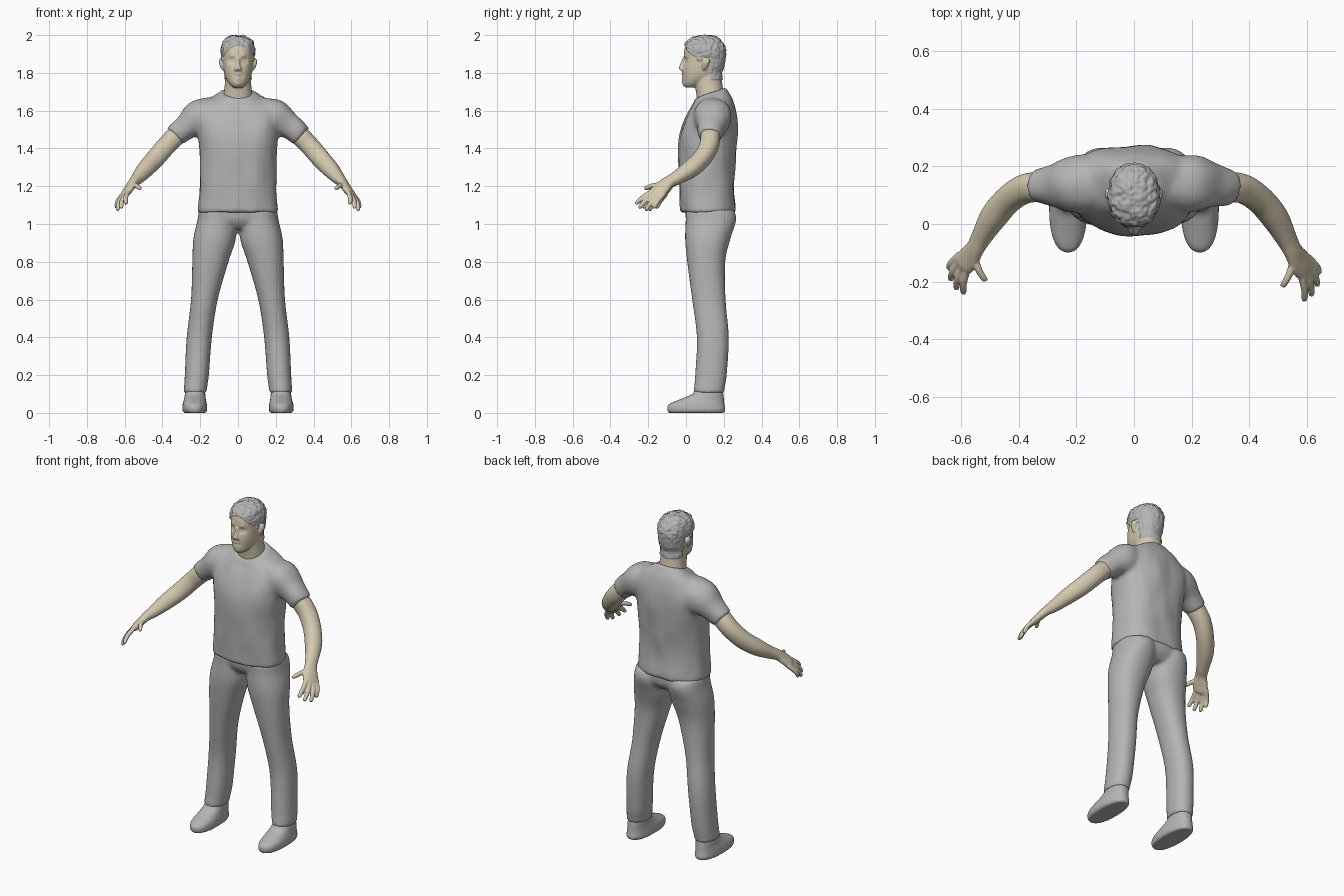
import bpy
import bmesh
from math import cos, sin, pi, exp, copysign
from mathutils import Vector, noise

default = bpy.data.objects.get("Cube")
if default:
    bpy.data.objects.remove(default, do_unlink=True)


def material(name, colour):
    mat = bpy.data.materials.new(name)
    mat.use_nodes = True
    mat.diffuse_color = (*colour, 1)
    mat.node_tree.nodes["Principled BSDF"].inputs["Base Color"].default_value = (*colour, 1)
    return mat


GREY = material("plain grey", (0.46, 0.46, 0.46))
SKIN = material("warm skin", (0.66, 0.58, 0.43))


def spline(rings, steps):
    """Smooth (Catmull-Rom) interpolation of the ring values."""
    rings = [tuple(r) + (0,) * (6 - len(r)) for r in rings]
    padded = [rings[0]] + rings + [rings[-1]]
    for i in range(len(rings) - 1):
        for k in range(steps):
            t = k / steps
            yield [b + t / 2 * (c - a + t * (2 * a - 5 * b + 4 * c - d + t * (3 * (b - c) + d - a)))
                   for a, b, c, d in zip(*padded[i:i + 4])]
    yield list(rings[-1])


def loft(bm, rings, s=1, side=None, power=2.2, steps=5, n=28):
    """Closed tube through rings (x, y, z, half width, half depth, tilt).
    Rings lie flat unless a side direction is given; then they face along the path."""
    fine = list(spline(rings, steps))
    centres = [Vector(r[:3]) for r in fine]
    loops = []
    for i, (x, y, z, a, b, tilt) in enumerate(fine):
        u, v = Vector((1, 0, 0)), Vector((0, 1, tilt))
        if side:
            t = (centres[min(i + 1, len(fine) - 1)] - centres[max(i - 1, 0)]).normalized()
            u = (side - t * side.dot(t)).normalized()
            v = t.cross(u)
        loop = []
        for k in range(n):
            c, d = cos(2 * pi * k / n), sin(2 * pi * k / n)
            p = (centres[i] + u * a * copysign(abs(c) ** (2 / power), c)
                 + v * b * copysign(abs(d) ** (2 / power), d))
            loop.append(bm.verts.new((p.x * s, p.y, p.z)))
        loops.append(loop)
    for low, high in zip(loops, loops[1:]):
        for k in range(n):
            bm.faces.new((low[k - 1], low[k], high[k], high[k - 1]))
    bm.faces.new(loops[0][::-1])
    bm.faces.new(loops[-1])


def finish(name, bm, mats, voxel, smooth, shape=None, rule=None):
    """Fuse the tubes into one skin, then sculpt and colour it."""
    bmesh.ops.recalc_face_normals(bm, faces=bm.faces)
    mesh = bpy.data.meshes.new(name)
    bm.to_mesh(mesh)
    bm.free()
    obj = bpy.data.objects.new(name, mesh)
    bpy.context.scene.collection.objects.link(obj)
    remesh = obj.modifiers.new("fuse", "REMESH")
    remesh.mode = "VOXEL"
    remesh.voxel_size = voxel
    relax = obj.modifiers.new("relax", "SMOOTH")
    relax.factor = 0.5
    relax.iterations = smooth
    graph = bpy.context.evaluated_depsgraph_get()
    graph.update()
    baked = bpy.data.meshes.new_from_object(obj.evaluated_get(graph))
    obj.modifiers.clear()
    obj.data = baked
    baked.name = name
    bpy.data.meshes.remove(mesh)
    baked.materials.clear()
    for mat in mats:
        baked.materials.append(mat)
    for face in baked.polygons:
        face.material_index = rule(face.center) if rule else 0
    if shape:
        moved = [shape(v.co.copy(), v.normal.copy()) for v in baked.vertices]
        for v, co in zip(baked.vertices, moved):
            v.co = co
    baked.shade_smooth()
    return obj


# Shirt: torso and two short sleeves, with soft folds
bm = bmesh.new()
loft(bm, [(0, .115, 1.06, .212, .147), (0, .115, 1.08, .212, .147), (0, .108, 1.2, .203, .145),
          (0, .113, 1.35, .203, .153), (0, .12, 1.48, .215, .153), (0, .137, 1.58, .23, .13),
          (0, .14, 1.645, .18, .108, .15), (0, .132, 1.68, .115, .09, .3),
          (0, .13, 1.695, .092, .084, .35)], power=2.4)
for s in (1, -1):
    loft(bm, [(.08, .14, 1.6, .085, .08), (.2, .14, 1.56, .1, .096), (.275, .135, 1.515, .075, .07),
              (.335, .129, 1.463, .061, .059)], s, Vector((0, 1, 0)))


def folds(co, normal):
    p = Vector((co.x * 11, co.y * 11, co.z * 6))
    return co + normal * 0.007 * noise.noise(p)


finish("shirt", bm, [GREY], .011, 6, folds)

# Trousers: pelvis and two legs
bm = bmesh.new()
loft(bm, [(0, .125, .975, .12, .09), (0, .128, 1.02, .19, .126), (0, .125, 1.09, .2, .132)])
for s in (1, -1):
    loft(bm, [(.226, .122, .105, .061, .081), (.225, .123, .13, .061, .081), (.218, .132, .2, .064, .084),
              (.205, .142, .4, .067, .085), (.178, .121, .6, .071, .089), (.146, .107, .8, .096, .101),
              (.124, .115, .92, .113, .12), (.112, .132, 1.02, .103, .134),
              (.108, .126, 1.07, .1, .13)], s)
finish("trousers", bm, [GREY], .011, 5)

# Shoes
for s, label in ((1, "left"), (-1, "right")):
    bm = bmesh.new()
    loft(bm, [(.228, .055, 0, .058, .147), (.229, .055, .015, .066, .154), (.229, .056, .045, .064, .148),
              (.228, .088, .075, .057, .113), (.227, .115, .1, .054, .083),
              (.226, .122, .13, .05, .07)], s, power=2.3)
    finish(label + "_shoe", bm, [GREY], .007, 3, lambda co, normal: Vector((co.x, co.y, max(co.z, 0))))

# Arms with hands; the right hand reaches slightly less far forward
SPREAD = Vector((.53, .69, -.4))
FINGERS = [  # knuckle, then tip
    ((.578, -.175, 1.172), (.595, -.268, 1.108)),
    ((.594, -.165, 1.158), (.62, -.25, 1.085)),
    ((.607, -.148, 1.148), (.64, -.215, 1.073)),
    ((.614, -.127, 1.145), (.646, -.172, 1.085)),
    ((.553, -.125, 1.208), (.517, -.22, 1.188)),
]
for s, label in ((1, "left"), (-1, "right")):
    bm = bmesh.new()
    loft(bm, [(.29, .132, 1.5, .048, .048), (.335, .129, 1.46, .052, .052), (.385, .12, 1.408, .051, .051),
              (.44, .082, 1.344, .048, .05), (.49, .022, 1.29, .047, .045), (.53, -.05, 1.244, .037, .034),
              (.552, -.092, 1.222, .035, .026), (.572, -.125, 1.194, .044, .022),
              (.592, -.152, 1.166, .046, .02), (.6, -.165, 1.155, .04, .014)], s, SPREAD)
    for root, tip in FINGERS:
        a, b = Vector(root), Vector(tip)
        bend = a.lerp(b, .5) + Vector((.006, 0, .006))
        loft(bm, [(*a.lerp(b, -.25), .013, .013), (*bend, .0125, .0125), (*a.lerp(b, .9), .011, .011),
                  (*b, .006, .006)], s, SPREAD, n=12)
    reach = 1 if s > 0 else .91
    finish(label + "_arm", bm, [SKIN], .005, 2,
           lambda co, normal: Vector((co.x, co.y * reach if co.y < 0 else co.y, co.z)))

# Head: skull, neck, nose, ears; cropped hair is raised from the scalp
bm = bmesh.new()
loft(bm, [(0, .14, 1.6, .08, .075), (0, .127, 1.69, .075, .073), (0, .118, 1.75, .069, .073),
          (0, .11, 1.84, .065, .07)])
loft(bm, [(0, .028, 1.722, .024, .026), (0, .04, 1.743, .046, .054), (0, .075, 1.78, .068, .092),
          (0, .087, 1.82, .077, .105), (0, .095, 1.87, .081, .108), (0, .098, 1.92, .084, .107),
          (0, .098, 1.96, .074, .092), (0, .1, 1.985, .048, .06), (0, .1, 1.993, .02, .025)])
loft(bm, [(0, -.006, 1.88, .008, .012), (0, -.016, 1.845, .011, .016), (0, -.02, 1.825, .018, .018),
          (0, -.014, 1.81, .012, .012)], n=12)
for s in (1, -1):
    loft(bm, [(.077, .095, 1.815, .008, .009), (.085, .1, 1.835, .011, .016), (.09, .106, 1.86, .012, .021),
              (.088, .105, 1.878, .008, .014)], s, n=12)

# Face forms: x, z, radius, push backward
FORMS = [(0, 1.79, .014, -.006), (0, 1.771, .015, -.006), (0, 1.781, .008, .005), (0, 1.738, .02, -.006)]
for s in (1, -1):
    FORMS += [(s * .032, 1.865, .016, .012), (s * .032, 1.865, .008, -.006), (s * .03, 1.89, .013, -.004),
              (s * .015, 1.781, .01, .003), (s * .014, 1.815, .008, -.005)]


def is_hair(co):
    if co.y < .06:
        return co.z > 1.945 - 10 * co.x ** 2
    if co.y < .08:
        return co.z > 1.865
    if co.y < .13:
        return co.z > 1.885
    return co.z > 1.762


def sculpt(co, normal):
    if is_hair(co):
        tuft = noise.noise(co * 75) + noise.noise(co * 35)
        crown = max(0, min(1, (co.z - 1.86) * 10))
        return co + normal * (.006 + tuft * (.002 + .004 * crown))
    if co.y < .04 and normal.y < .2 and co.z > 1.72:
        for x, z, radius, push in FORMS:
            co.y += push * exp(-((co.x - x) ** 2 + (co.z - z) ** 2) / radius ** 2)
    return co


finish("head", bm, [SKIN, GREY], .0045, 4, sculpt, lambda co: int(is_hair(co)))
